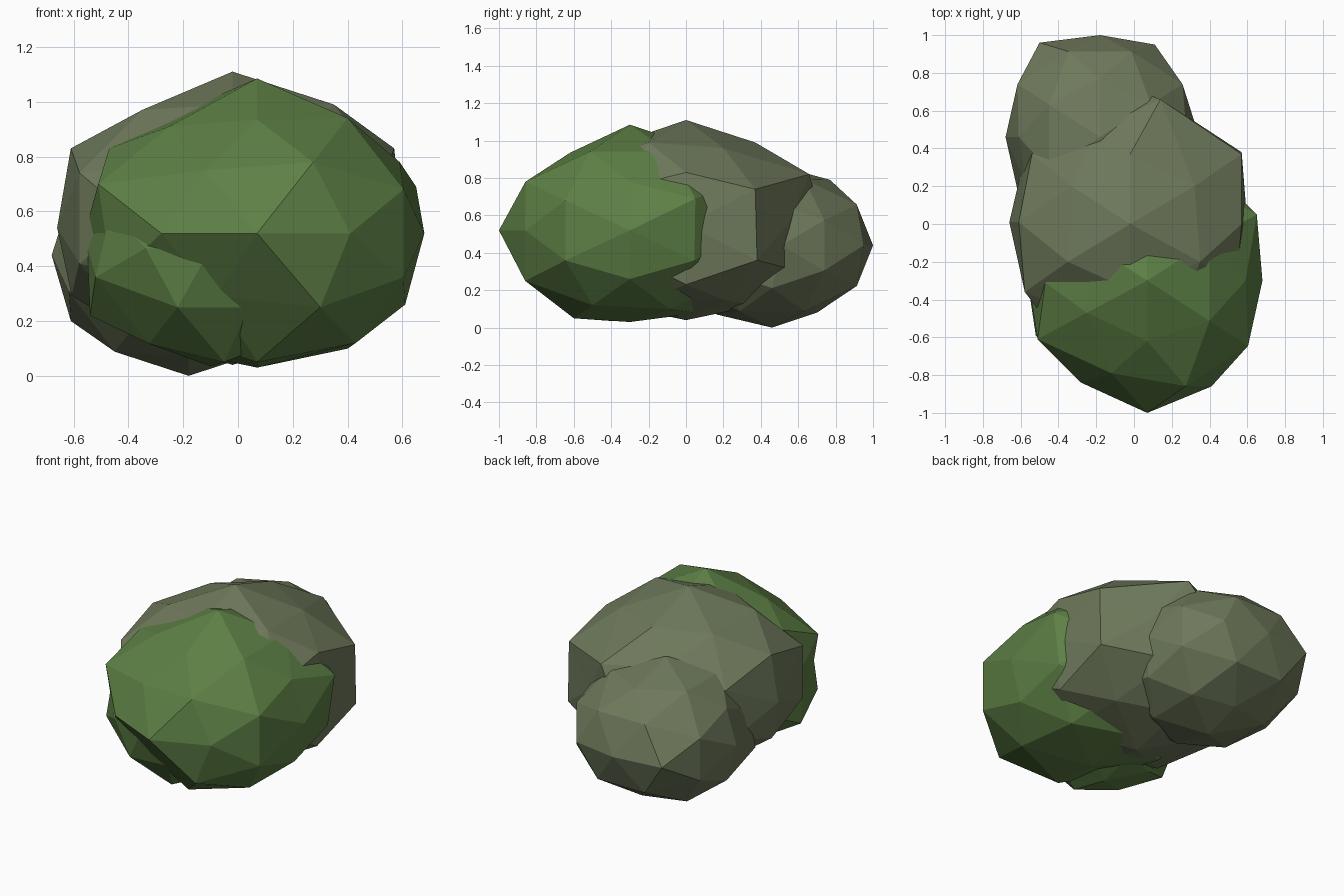
import bpy, bmesh
from itertools import product
from mathutils import Vector


def material(name, rgb):
    m = bpy.data.materials.new(name)
    m.diffuse_color = (*rgb, 1)
    return m


moss = material("moss_green", (0.110, 0.215, 0.060))
stone = material("olive_grey", (0.155, 0.190, 0.104))


def sphere_points():
    # 42 corners of a once-divided icosahedron with an edge on top
    pts = set()
    for base in ((1, 0, 0), (0, .526, .851), (.309, .809, .5)):
        for k in range(3):
            p = base[k:] + base[:k]
            for s in product((1, -1), repeat=3):
                pts.add(tuple(a * b + 0.0 for a, b in zip(p, s)))
    return sorted(pts)


def rock(name, centre, radii, mat, chips=()):
    bm = bmesh.new()
    for p in sphere_points():
        bm.verts.new(p)
    bmesh.ops.convex_hull(bm, input=bm.verts[:])
    bmesh.ops.recalc_face_normals(bm, faces=bm.faces[:])
    # chips: corner nearest a direction is pulled to a position
    moved = {}
    for d, pos in chips:
        v = max(bm.verts, key=lambda w: w.co.normalized().dot(Vector(d).normalized()))
        moved[v] = Vector(pos)
    for v in bm.verts:
        v.co = moved.get(v, Vector(c + r * q for c, r, q in zip(centre, radii, v.co)))
    me = bpy.data.meshes.new(name)
    bm.to_mesh(me)
    bm.free()
    me.materials.append(mat)
    ob = bpy.data.objects.new(name, me)
    bpy.context.collection.objects.link(ob)
    return ob


# Large central stone
rock("middle_stone", (-.02, 0, .575), (.69, .72, .535), stone, [
    ((-1, 0, 0), (-.66, .01, .54)), ((1, 0, 0), (.60, 0, .55)),
    ((-.85, 0, .53), (-.61, .01, .83)), ((.85, 0, .53), (.57, 0, .83)),
    ((.81, .5, .31), (.57, .37, .74)), ((.81, .5, -.31), (.57, .38, .36)),
    ((.31, .81, .5), (.14, .66, .82)), ((-.81, .5, .31), (-.54, .37, .72)),
    ((0, .53, .85), (-.02, .37, .99)), ((0, -.53, .85), (-.02, -.35, .99)),
    ((-.31, .81, .5), (-.20, .50, .82)), ((-.5, -.31, .81), (-.35, -.20, .97)),
    ((.5, .31, .81), (.32, .20, .96)), ((-.5, .31, .81), (-.33, .20, .96)),
    ((.5, -.31, .81), (.35, -.20, .99)), ((-.31, -.81, .5), (-.22, -.50, .78)),
    ((.53, .85, 0), (.31, .55, .56)), ((.85, 0, -.53), (.56, 0, .23)),
])

# Smaller stone behind
rock("back_stone", (-.18, .46, .44), (.54, .56, .435), stone, [
    ((-1, 0, 0), (-.68, .46, .44)), ((1, 0, 0), (.33, .51, .44)),
    ((0, 1, 0), (-.18, 1.0, .44)), ((0, 0, -1), (-.18, .46, 0)),
    ((.53, .85, 0), (.11, .95, .44)), ((-.53, .85, 0), (-.50, .96, .44)),
    ((0, .53, .85), (-.18, .77, .79)), ((0, .53, -.85), (-.18, .70, .08)),
    ((-.85, 0, -.53), (-.61, .46, .20)), ((-.81, -.5, .31), (-.57, .20, .55)),
    ((-.85, 0, .53), (-.61, .46, .66)),
])

# Mossy stone in front, hollowed at its lower left
rock("front_mossy_stone", (.07, -.30, .52), (.66, .69, .52), moss, [
    ((1, 0, 0), (.68, -.30, .52)), ((-1, 0, 0), (-.56, -.30, .52)),
    ((0, 0, 1), (.07, -.30, 1.085)), ((0, 0, -1), (.07, -.30, .03)),
    ((0, -1, 0), (.07, -1.0, .52)), ((.81, .5, .31), (.65, .05, .69)),
    ((-.85, 0, .53), (-.47, -.31, .83)), ((-.81, -.5, .31), (-.51, -.61, .70)),
    ((0, -.53, -.85), (.07, -.60, .05)), ((.85, 0, -.53), (.61, -.30, .26)),
    ((-.31, -.81, -.5), (-.08, -.76, .29)), ((-.81, -.5, -.31), (-.46, -.59, .35)),
    ((-.31, -.81, .5), (-.12, -.79, .75)), ((-.53, -.85, 0), (-.28, -.84, .52)),
    ((.53, -.85, 0), (.41, -.86, .52)), ((.31, -.81, -.5), (.30, -.86, .25)),
    ((0, -.53, .85), (.07, -.62, .935)), ((-.5, -.31, .81), (-.25, -.47, .91)),
    ((.85, 0, .53), (.59, -.30, .78)), ((.5, -.31, -.81), (.43, -.50, .12)),
    ((-.5, -.31, -.81), (-.20, -.46, .14)), ((-.85, 0, -.53), (-.44, -.30, .28)),
])

# Mossy lump filling the lower left hollow
rock("low_mossy_lump", (-.10, -.39, .465), (.45, .45, .43), moss, [
    ((-.85, 0, -.53), (-.54, -.39, .22)), ((0, -.53, -.85), (-.05, -.60, .05)),
    ((-.31, -.81, -.5), (-.22, -.78, .25)), ((-.81, -.5, -.31), (-.52, -.59, .36)),
])
